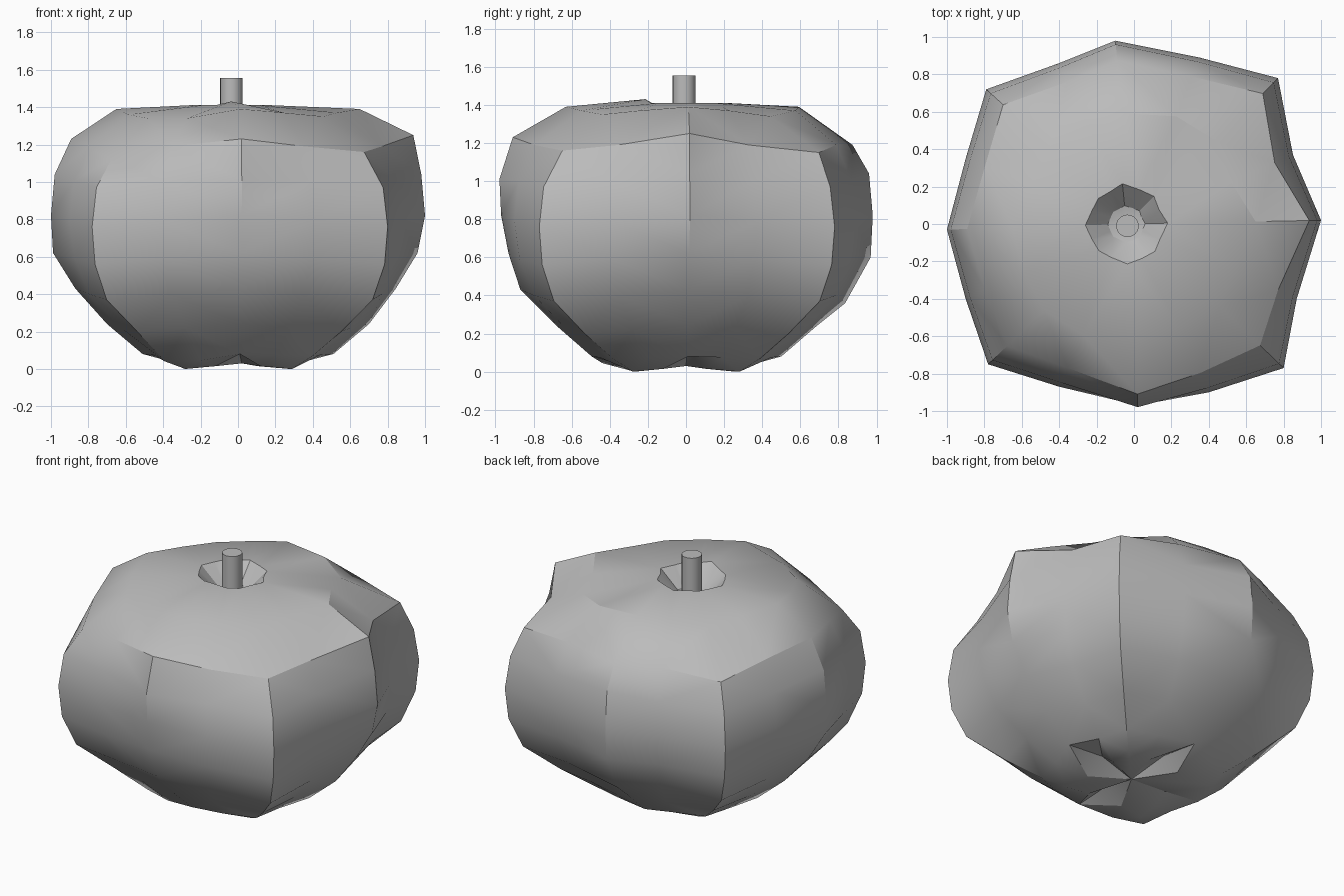
import bpy, bmesh, math

cube = bpy.data.objects.get("Cube")
if cube:
    bpy.data.objects.remove(cube)

grey = bpy.data.materials.new("plain grey")
grey.use_nodes = True
colour = (0.5, 0.5, 0.5, 1)
grey.diffuse_color = colour
grey.node_tree.nodes["Principled BSDF"].inputs["Base Color"].default_value = colour

# Uneven plan outline at the widest height, counter-clockwise from +x
outline = [(1, .02), (.85, .37), (.77, .78), (.35, .89), (-.1, .98), (-.4, .86),
           (-.79, .72), (-.9, .35), (-1, -.03), (-.9, -.4), (-.78, -.75), (-.4, -.87),
           (.02, -.97), (.4, -.9), (.8, -.77), (.87, -.4)]

# Matching profiles (fraction of outline, height) for side ribs and corner ribs
side_rib = [(.25, .1), (.51, .08), (.7, .24), (.87, .43), (.96, .62), (1, .82),
            (.98, 1.04), (.91, 1.24), (.65, 1.39), (.22, 1.41), (.1, 1.3)]
corner_rib = [(.36, .0), (.5, .07), (.69, .2), (.9, .37), (.98, .56), (1, .76),
              (.97, .97), (.86, 1.14), (.57, 1.35), (.19, 1.41), (.09, 1.3)]
between = [((p[0] + q[0]) / 2, (p[1] + q[1]) / 2) for p, q in zip(side_rib, corner_rib)]
between[0] = (.3, .015)
spokes = [side_rib, between, corner_rib, between] * 4

# Single dents and bulges: (level, spoke) -> (outward scale, lift)
LEFT, BACK_LEFT, BACK, BACK_RIGHT, RIGHT, FRONT_RIGHT, FRONT, FRONT_LEFT = range(0, 16, 2)
bumps = {
    (3, LEFT): (.97, 0), (7, LEFT): (1.03, .01),
    (7, BACK_LEFT): (1.04, .01), (8, BACK_LEFT): (1, -.01), (8, BACK_LEFT + 1): (1.06, 0),
    (3, BACK): (.98, -.07), (4, BACK): (1.03, -.02), (7, BACK): (.98, -.05),
    (8, BACK): (.93, 0), (7, BACK_RIGHT): (1.03, 0),
    (0, RIGHT): (1, -.05), (4, RIGHT): (1.03, 0), (7, RIGHT): (.98, -.01),
    (8, RIGHT + 1): (1.07, -.01),
    (1, FRONT_RIGHT): (1, -.03), (7, FRONT_RIGHT): (1.01, -.02), (8, FRONT_RIGHT): (1.08, -.01),
    (1, FRONT_RIGHT + 1): (1, -.03), (8, FRONT_RIGHT + 1): (1.12, -.03),
    (3, FRONT): (1.03, 0), (6, FRONT): (1.03, -.03), (7, FRONT): (1.03, -.01),
    (9, FRONT): (1, .02), (7, FRONT_LEFT): (.98, .02),
}


def finish(bm, name, angle):
    bmesh.ops.recalc_face_normals(bm, faces=bm.faces)
    mesh = bpy.data.meshes.new(name)
    bm.to_mesh(mesh)
    bm.free()
    mesh.materials.append(grey)
    obj = bpy.data.objects.new(name, mesh)
    bpy.context.collection.objects.link(obj)
    bpy.ops.object.select_all(action="DESELECT")
    obj.select_set(True)
    bpy.context.view_layer.objects.active = obj
    bpy.ops.object.shade_smooth_by_angle(angle=math.radians(angle))


# Ribbed body with sunken top and underside
bm = bmesh.new()
rings = []
for level in range(len(side_rib)):
    shift = -.04 if level > 8 else 0
    ring = []
    for spoke, ((x, y), rib) in enumerate(zip(outline, spokes)):
        scale, lift = bumps.get((level, spoke), (1, 0))
        f, z = rib[level]
        ring.append(bm.verts.new((x * f * scale + shift, y * f * scale, z + lift)))
    rings.append(ring)
n = len(outline)
for low, high in zip(rings, rings[1:]):
    for i in range(n):
        j = (i + 1) % n
        bm.faces.new((low[i], low[j], high[j], high[i]))
for ring, centre in ((rings[0], (.02, 0, .03)), (rings[-1], (-.04, 0, 1.28))):
    pole = bm.verts.new(centre)
    for i in range(n):
        bm.faces.new((ring[i], ring[(i + 1) % n], pole))
bmesh.ops.triangulate(bm, faces=bm.faces)
finish(bm, "pumpkin_body", 30)

# Short round stem
bm = bmesh.new()
bmesh.ops.create_cone(bm, cap_ends=True, segments=24, radius1=.06, radius2=.06, depth=.29)
bmesh.ops.translate(bm, verts=bm.verts, vec=(-.035, -.01, 1.41))
finish(bm, "stem", 30)
